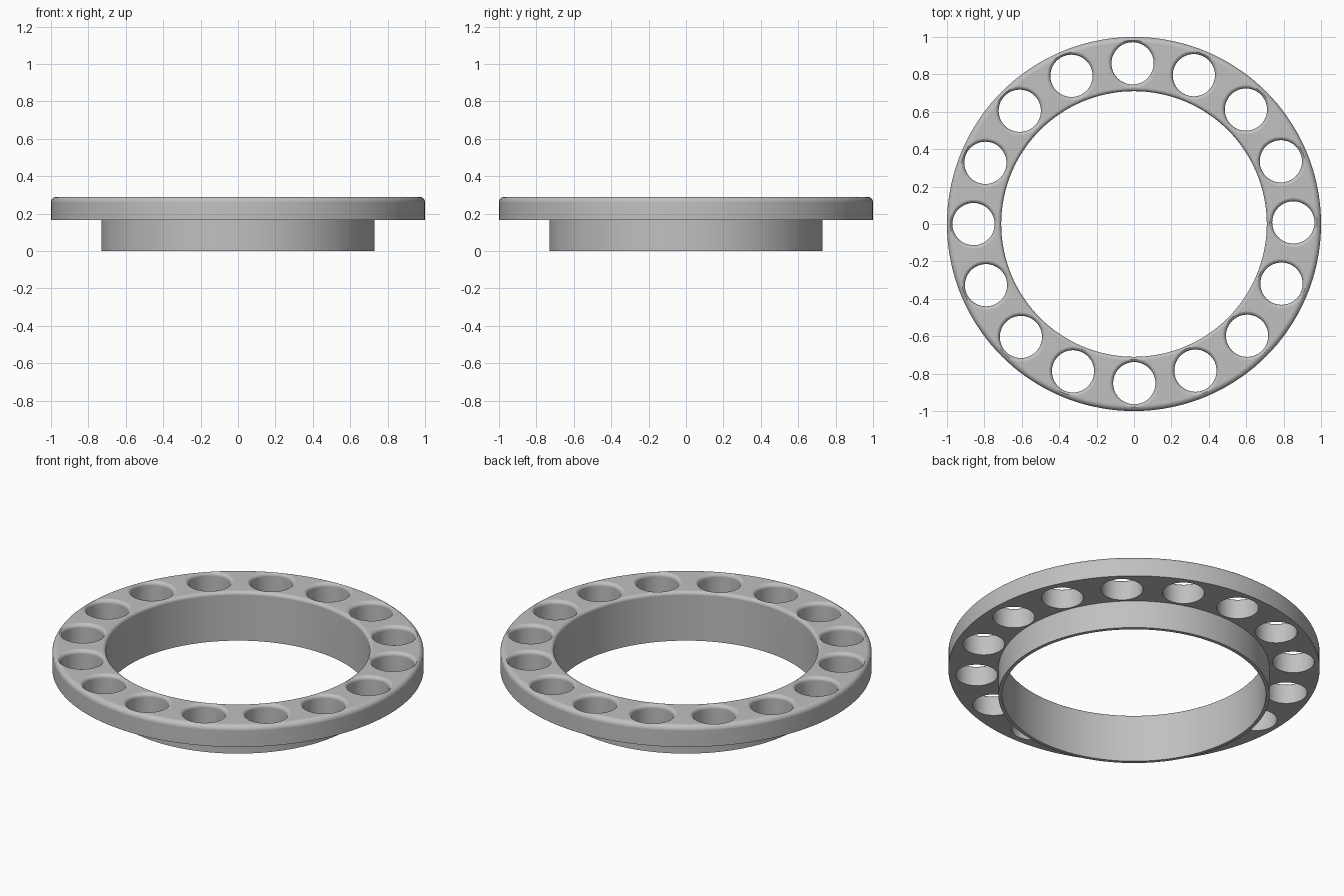
import bpy
import bmesh
from math import cos, sin, pi, radians
from mathutils import Matrix, Vector

if "Cube" in bpy.data.objects:
    bpy.data.objects.remove(bpy.data.objects["Cube"])

OUTER, BORE, COLLAR = 1.0, 0.71, 0.73
TOP, FLANGE_BASE = 0.29, 0.165
HOLES, HOLE_CIRCLE, HOLE_RADIUS, FLARE = 16, 0.855, 0.113, 0.022


def arc(r, z, radius, start, end, steps=6):
    """Points of a rounded corner in the (r, z) plane, angles in degrees."""
    angles = [radians(start + (end - start) * i / steps) for i in range(steps + 1)]
    return [(r + radius * cos(a), z + radius * sin(a)) for a in angles]


def lathe(bm, profile, segments, matrix=Matrix()):
    """Revolve a closed (r, z) profile around the z axis."""
    rings = []
    for i in range(segments):
        turn = Matrix.Rotation(2 * pi * i / segments, 4, "Z")
        rings.append([bm.verts.new(matrix @ turn @ Vector((r, 0, z))) for r, z in profile])
    n = len(profile)
    for i, ring in enumerate(rings):
        following = rings[(i + 1) % segments]
        for j in range(n):
            k = (j + 1) % n
            bm.faces.new((ring[j], following[j], following[k], ring[k]))


def make_object(name, bm):
    bmesh.ops.remove_doubles(bm, verts=bm.verts, dist=1e-5)
    bmesh.ops.dissolve_degenerate(bm, edges=bm.edges, dist=1e-6)
    bmesh.ops.recalc_face_normals(bm, faces=bm.faces)
    mesh = bpy.data.meshes.new(name)
    bm.to_mesh(mesh)
    bm.free()
    obj = bpy.data.objects.new(name, mesh)
    bpy.context.collection.objects.link(obj)
    return obj


# Flanged ring: thin collar below, wide flange with rounded top edges
bm = bmesh.new()
profile = [(BORE, 0), (COLLAR, 0), (COLLAR, FLANGE_BASE), (OUTER, FLANGE_BASE)]
profile += arc(OUTER - 0.03, TOP - 0.03, 0.03, 0, 90)
profile += arc(BORE + 0.02, TOP - 0.02, 0.02, 90, 180)
lathe(bm, profile, 144)
ring = make_object("flanged_ring", bm)

# Hole cutters, flared at the top so that each hole gets a rounded lip
bm = bmesh.new()
lip = arc(HOLE_RADIUS + FLARE, TOP + 0.0005 - FLARE, FLARE, 180, 90)
hole = [(0, 0.1), (HOLE_RADIUS, 0.1)] + lip + [(HOLE_RADIUS + FLARE, 0.4), (0, 0.4)]
for i in range(HOLES):
    angle = 2 * pi * i / HOLES + radians(0.3)
    place = Matrix.Translation((HOLE_CIRCLE * cos(angle) - 0.003, HOLE_CIRCLE * sin(angle) + 0.004, 0))
    lathe(bm, hole, 48, place)
cutter = make_object("hole_cutter", bm)
cutter.hide_render = True

# Cut the holes and remove the cutter
bpy.context.view_layer.objects.active = ring
ring.select_set(True)
cut = ring.modifiers.new("holes", "BOOLEAN")
cut.operation = "DIFFERENCE"
cut.solver = "EXACT"
cut.object = cutter
bpy.ops.object.modifier_apply(modifier=cut.name)
bpy.data.objects.remove(cutter)

# Plain grey finish
grey = bpy.data.materials.new("plain_grey")
grey.use_nodes = True
colour = (0.53, 0.53, 0.53, 1)
grey.diffuse_color = colour
grey.node_tree.nodes["Principled BSDF"].inputs["Base Color"].default_value = colour
ring.data.materials.clear()
ring.data.materials.append(grey)

# Smooth curves with crisp edges and clean flats
bpy.ops.object.shade_smooth_by_angle(angle=radians(35))
weighted = ring.modifiers.new("even_shading", "WEIGHTED_NORMAL")
weighted.keep_sharp = True
